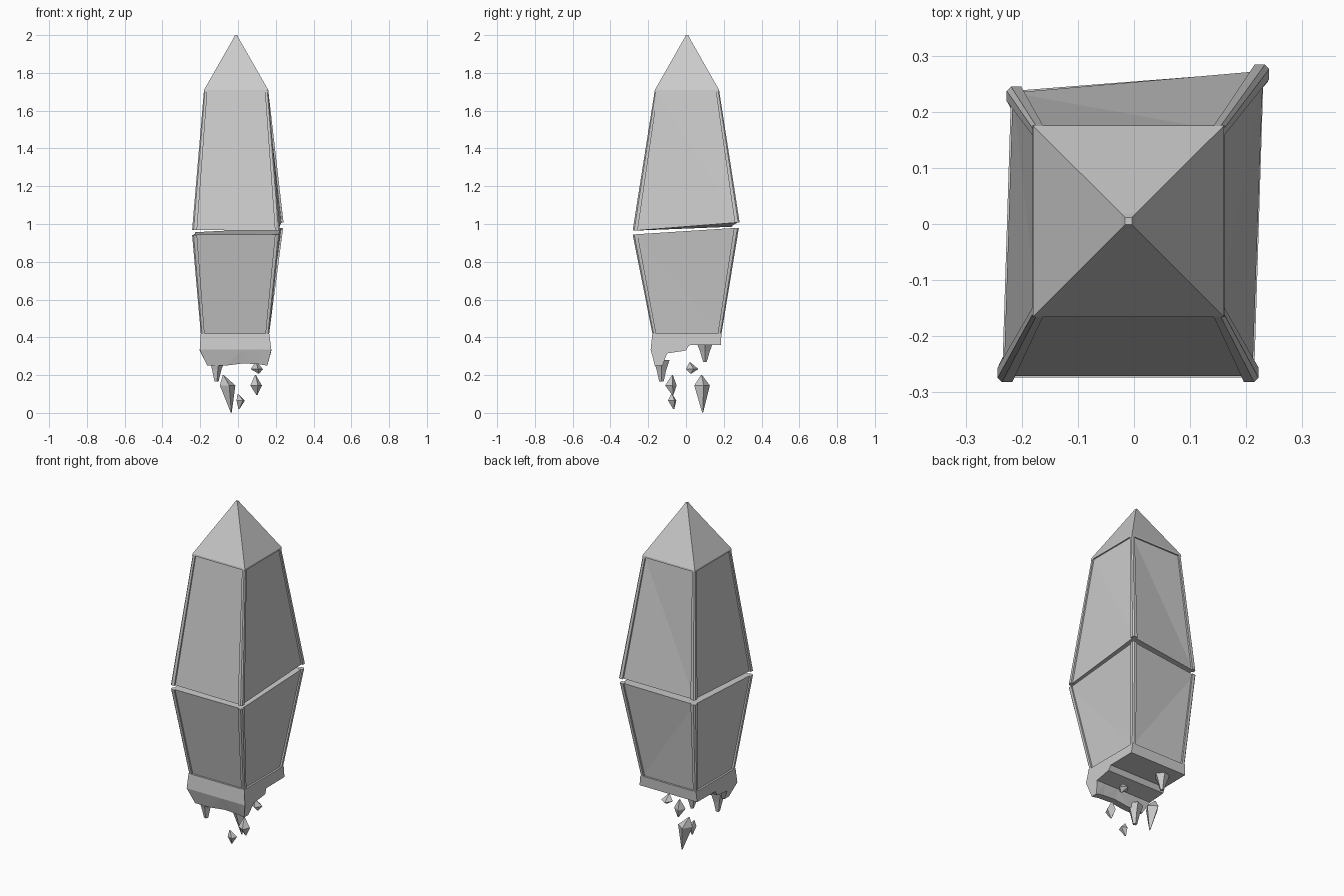
import bpy, bmesh, math
from mathutils import Vector

if "Cube" in bpy.data.objects:
    bpy.data.objects.remove(bpy.data.objects["Cube"])


def loft(name, rings):
    """Closed flat-faced solid through rings that share a point count."""
    bm = bmesh.new()
    loops = [[bm.verts.new(p) for p in ring] for ring in rings]
    n = len(rings[0])
    for a, b in zip(loops, loops[1:]):
        for i in range(n):
            j = (i + 1) % n
            bm.faces.new((a[i], a[j], b[j], b[i]))
    bm.faces.new(loops[0])
    bm.faces.new(loops[-1])
    bmesh.ops.triangulate(bm, faces=[f for f in bm.faces if len(f.verts) == 4])
    bmesh.ops.recalc_face_normals(bm, faces=bm.faces)
    mesh = bpy.data.meshes.new(name)
    bm.to_mesh(mesh)
    bm.free()
    ob = bpy.data.objects.new(name, mesh)
    bpy.context.collection.objects.link(ob)
    return ob


SIGNS = [(-1, -1), (1, -1), (1, 1), (-1, 1)]


def rect(x0, x1, y0, y1, z):
    return [(x0, y0, z), (x1, y0, z), (x1, y1, z), (x0, y1, z)]


def inset(ring, d):
    return [(p[0] - s[0] * d, p[1] - s[1] * d, p[2]) for p, s in zip(ring, SIGNS)]


def post_ring(p, s, w):
    """Square section with a chamfered outer corner at p."""
    x, y, z = p
    sx, sy = s
    c = w * 0.3
    return [(x - sx * c, y, z), (x - sx * w, y, z), (x - sx * w, y - sy * w, z),
            (x, y - sy * w, z), (x, y - sy * c, z)]


def framed_block(name, low, high, w_low, w_high):
    # recessed core with raised corner posts
    loft(name + "_core", [inset(low, 0.011), inset(high, 0.008)])
    for i, s in enumerate(SIGNS):
        loft(f"{name}_post_{i}", [post_ring(low[i], s, w_low), post_ring(high[i], s, w_high)])


# Upper block, cut at a slant along the crack
shoulder = rect(-0.18, 0.16, -0.165, 0.175, 1.71)
upper_cut = [(-0.243, -0.282, 0.968), (0.222, -0.282, 0.965),
             (0.241, 0.284, 1.008), (-0.227, 0.245, 0.985)]
framed_block("upper_block", upper_cut, shoulder, 0.026, 0.018)

# Pointed cap with a small blunt tip
loft("cap", [inset(rect(-0.18, 0.16, -0.165, 0.175, 1.70), -0.001), shoulder,
             rect(-0.023, 0.003, -0.008, 0.019, 1.985), rect(-0.016, -0.004, -0.001, 0.012, 2.0)])

# Lower block
waist = rect(-0.197, 0.165, -0.178, 0.188, 0.42)
lower_cut = [(-0.243, -0.282, 0.943), (0.222, -0.282, 0.945),
             (0.239, 0.28, 0.98), (-0.227, 0.245, 0.957)]
framed_block("lower_block", waist, lower_cut, 0.02, 0.026)

# Broken base: side profile (y, z) carried across x, narrowing downwards
profile = [(0.188, 0.42), (-0.178, 0.42), (-0.187, 0.335), (-0.165, 0.25), (-0.125, 0.25),
           (-0.1, 0.315), (0.0, 0.33), (0.015, 0.358), (0.184, 0.36)]


def x_limits(z):
    if z > 0.33:
        t = (z - 0.33) / 0.09
        return -0.203 + 0.006 * t, 0.177 - 0.012 * t
    t = (0.33 - z) / 0.08
    return -0.203 + 0.04 * t, 0.177 - 0.022 * t


sections = []
for t, lift in ((0, 0), (0.3, 0.0), (0.6, 0.012), (0.85, 0.008), (1, 0)):
    ring = []
    for y, z in profile:
        a, b = x_limits(z)
        ring.append((a + (b - a) * t, y, z + (lift if z < 0.3 else 0)))
    sections.append(ring)
loft("broken_base", sections)


# Spikes hanging from the base, and loose floating shards
def spike(name, x, y, top, tip, r, end):
    def ring(z, rad):
        return [(x + rad * math.cos(k * math.tau / 5), y + rad * math.sin(k * math.tau / 5), z)
                for k in range(5)]
    loft(name, [ring(top, r), ring(top - (top - tip) * 0.45, r * 0.6), ring(tip, end)])


spike("spike_front", -0.115, -0.13, 0.28, 0.165, 0.045, 0.012)
spike("spike_back", -0.11, 0.1, 0.37, 0.27, 0.045, 0.01)


def shard(name, top, middle, bottom, r, turn):
    t, m, b = Vector(top), Vector(middle), Vector(bottom)
    def ring(c, rad):
        return [c + Vector((rad * math.cos(turn + k * math.pi / 2),
                            rad * math.sin(turn + k * math.pi / 2), 0)) for k in range(4)]
    loft(name, [ring(t, 0.003), ring(m, r), ring(b, 0.003)])


shard("shard_large", (-0.078, 0.082, 0.2), (-0.055, 0.085, 0.145), (-0.036, 0.088, 0.003), 0.042, 0.2)
shard("shard_middle", (0.092, -0.072, 0.2), (0.096, -0.08, 0.145), (0.1, -0.07, 0.095), 0.032, 0.3)
shard("shard_small", (0.0, -0.075, 0.1), (0.014, -0.073, 0.065), (0.005, -0.065, 0.02), 0.025, 0.5)
shard("shard_high", (0.095, 0.02, 0.268), (0.1, 0.033, 0.232), (0.11, 0.025, 0.208), 0.033, 0.2)
